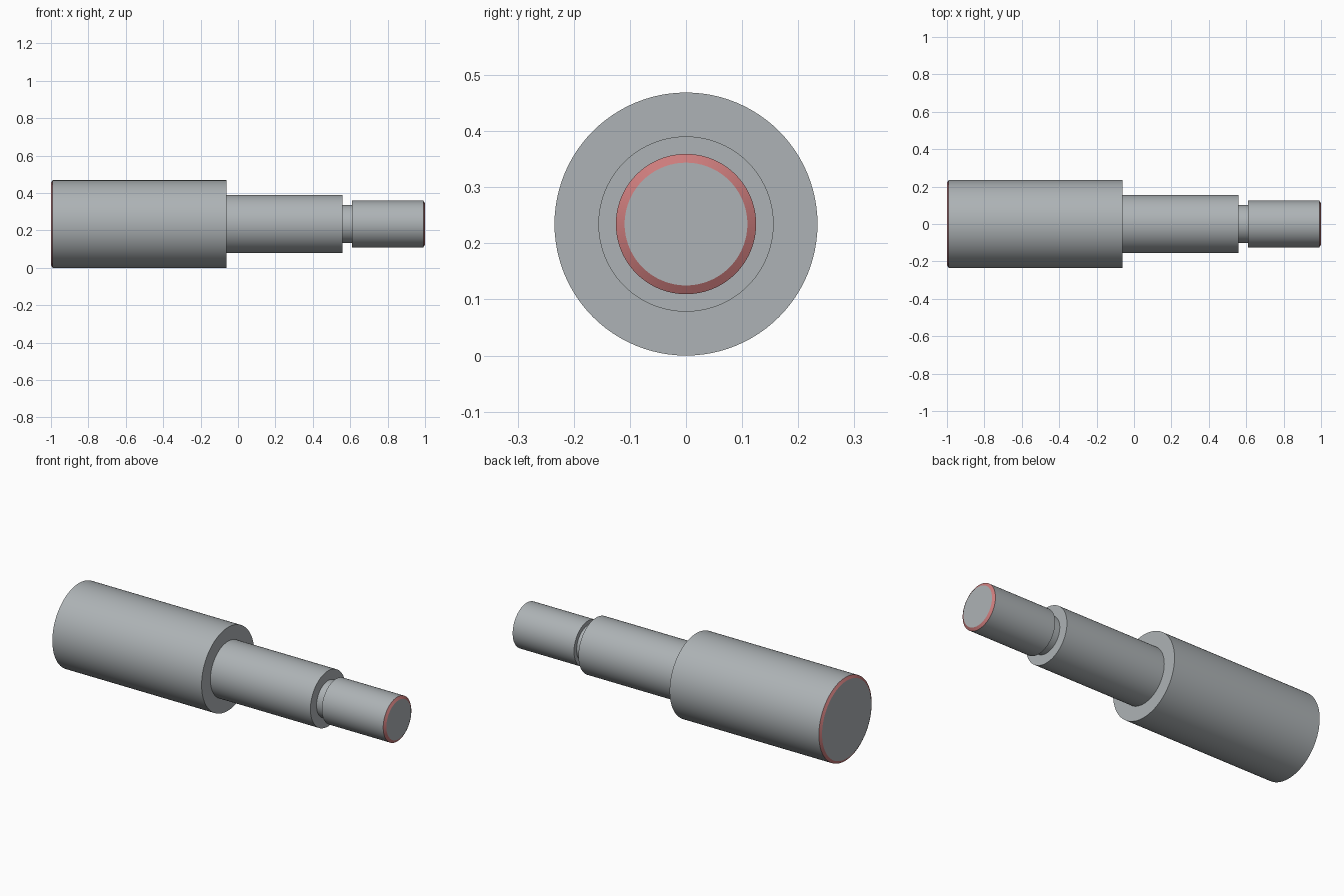
import bpy, bmesh, math

if "Cube" in bpy.data.objects:
    bpy.data.objects.remove(bpy.data.objects["Cube"])

SEGMENTS = 96
AXIS_Z = 0.2344          # height of the shaft centreline
BEVEL_R, BEVEL_X = 0.0156, 0.009   # radial and axial size of the end chamfers


def material(name, rgb):
    m = bpy.data.materials.new(name)
    m.diffuse_color = (*rgb, 1.0)
    m.use_nodes = True
    m.node_tree.nodes["Principled BSDF"].inputs["Base Color"].default_value = m.diffuse_color
    return m


steel = material("steel_grey", (0.42, 0.45, 0.465))
red = material("chamfer_red", (0.60, 0.20, 0.20))


def turned(name, profile, mat):
    """Revolve (x, radius) points around the shaft axis; radius 0 closes an end."""
    bm = bmesh.new()
    rings = []
    for x, r in profile:
        if r == 0:
            rings.append([bm.verts.new((x, 0, 0))] * SEGMENTS)
            continue
        angles = [2 * math.pi * i / SEGMENTS for i in range(SEGMENTS)]
        rings.append([bm.verts.new((x, r * math.cos(a), r * math.sin(a))) for a in angles])
    for a, b in zip(rings, rings[1:]):
        for i in range(SEGMENTS):
            j = (i + 1) % SEGMENTS
            # dict keeps order and drops the doubled centre vertex
            bm.faces.new(list(dict.fromkeys((a[i], a[j], b[j], b[i]))))
    bm.normal_update()
    mesh = bpy.data.meshes.new(name)
    bm.to_mesh(mesh)
    bm.free()
    # profiles run towards +x, so this winding must face away from the axis
    if sum(p.normal.y * p.center.y + p.normal.z * p.center.z for p in mesh.polygons) < 0:
        mesh.flip_normals()
    mesh.materials.append(mat)
    obj = bpy.data.objects.new(name, mesh)
    bpy.context.collection.objects.link(obj)
    obj.location.z = AXIS_Z
    bpy.ops.object.select_all(action='DESELECT')
    obj.select_set(True)
    bpy.context.view_layer.objects.active = obj
    bpy.ops.object.shade_smooth_by_angle(angle=math.radians(20))
    return obj


# radii of the steps and their positions along x
R_BODY, R_MID, R_GROOVE, R_TIP = 0.2344, 0.1562, 0.1016, 0.125
X_BODY, X_MID, X_GROOVE = -0.0625, 0.5600, 0.6094

# thick body with its end face and shoulder
body_end = turned("body_end_face", [(-1, 0), (-1, R_BODY - BEVEL_R)], steel)
turned("body_chamfer", [(-1, R_BODY - BEVEL_R), (-1 + BEVEL_X, R_BODY)], red)
turned("thick_body", [(-1 + BEVEL_X, R_BODY), (X_BODY, R_BODY), (X_BODY, R_MID)], steel)
# middle step
turned("middle_step", [(X_BODY, R_MID), (X_MID, R_MID), (X_MID, R_GROOVE)], steel)
# relief groove
turned("relief_groove", [(X_MID, R_GROOVE), (X_GROOVE, R_GROOVE), (X_GROOVE, R_TIP)], steel)
# thin tip with chamfer and end face
turned("thin_tip", [(X_GROOVE, R_TIP), (1 - BEVEL_X, R_TIP)], steel)
turned("tip_chamfer", [(1 - BEVEL_X, R_TIP), (1, R_TIP - BEVEL_R)], red)
tip_end = turned("tip_end_face", [(1, R_TIP - BEVEL_R), (1, 0)], steel)

# flat end faces look outwards along the axis
for obj, side in ((body_end, -1), (tip_end, 1)):
    if obj.data.polygons[0].normal.x * side < 0:
        obj.data.flip_normals()
